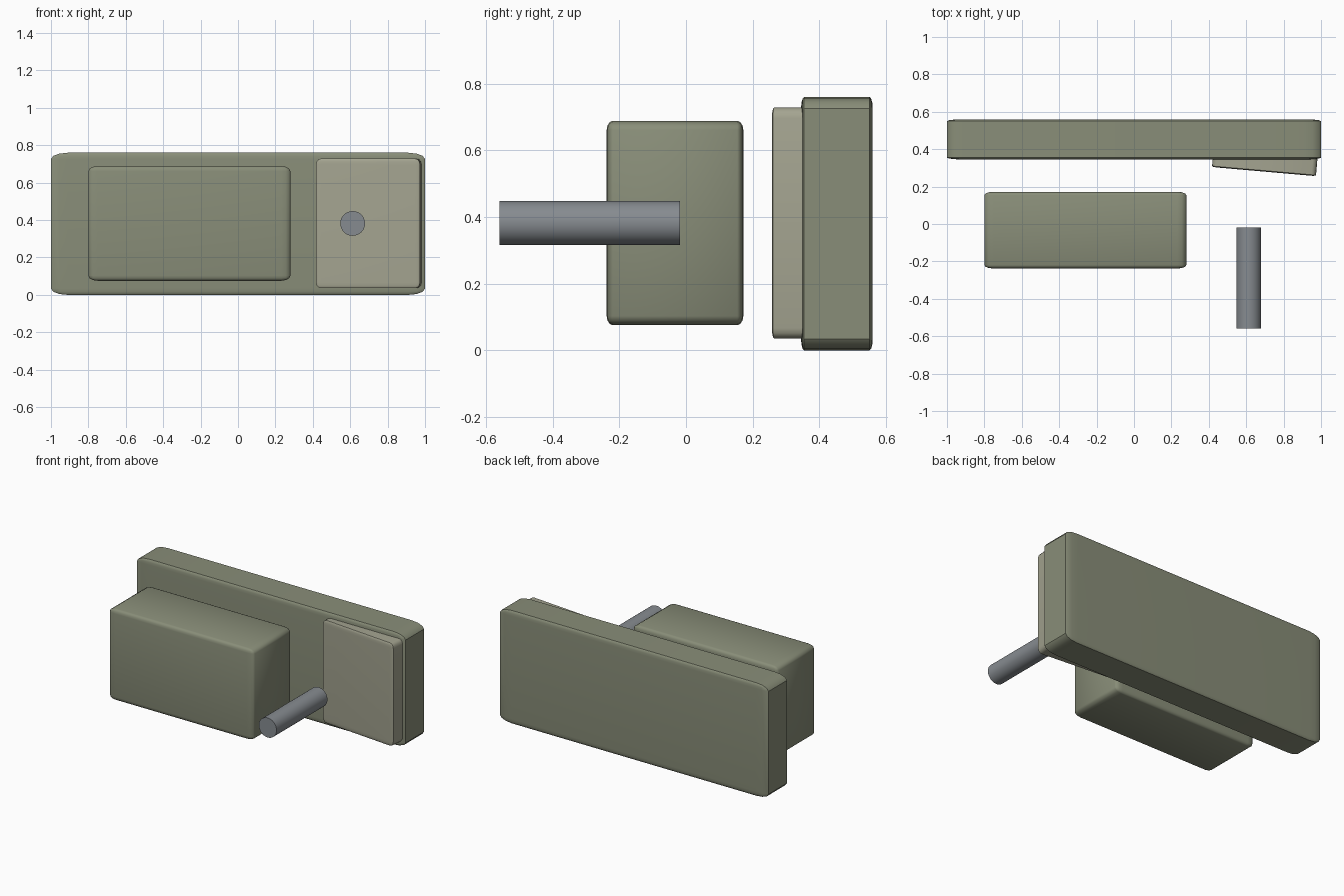
import bpy, math
from mathutils import Matrix

if "Cube" in bpy.data.objects:
    bpy.data.objects.remove(bpy.data.objects["Cube"])


def material(name, rgb):
    m = bpy.data.materials.new(name)
    m.diffuse_color = (*rgb, 1)
    m.use_nodes = True
    m.node_tree.nodes["Principled BSDF"].inputs["Base Color"].default_value = m.diffuse_color
    return m


olive = material("olive", (0.25, 0.27, 0.19))
pale = material("pale_olive", (0.37, 0.37, 0.28))
steel = material("steel", (0.24, 0.26, 0.28))


def finish(obj, name, mat):
    obj.name = name
    obj.data.materials.append(mat)
    bpy.ops.object.shade_smooth_by_angle(angle=math.radians(35))
    return obj


def soft_box(name, loc, size, mat, turn=0):
    """Unit cube rounded first, then stretched so rounding follows each side."""
    bpy.ops.mesh.primitive_cube_add(size=1)
    obj = bpy.context.object
    b = obj.modifiers.new("rounding", 'BEVEL')
    b.width, b.segments = 0.045, 3
    bpy.ops.object.modifier_apply(modifier=b.name)
    obj.data.transform(Matrix.Diagonal((*size, 1)))
    obj.location = loc
    obj.rotation_euler.z = turn
    return finish(obj, name, mat)


# Large back plate and the block in front of it
soft_box("back_plate", (0, 0.4525, 0.38), (2, 0.215, 0.76), olive)
soft_box("front_block", (-0.26, -0.033, 0.382), (1.08, 0.41, 0.613), olive)

# Tilted panel sunk into the plate
soft_box("tilted_panel", (0.7, 0.34, 0.382), (0.558, 0.12, 0.692), pale,
         math.radians(-5))

# Floating rod pointing forward
bpy.ops.mesh.primitive_cylinder_add(vertices=48, radius=0.066, depth=0.542,
                                    location=(0.613, -0.289, 0.382),
                                    rotation=(math.pi / 2, 0, 0))
finish(bpy.context.object, "rod", steel)
